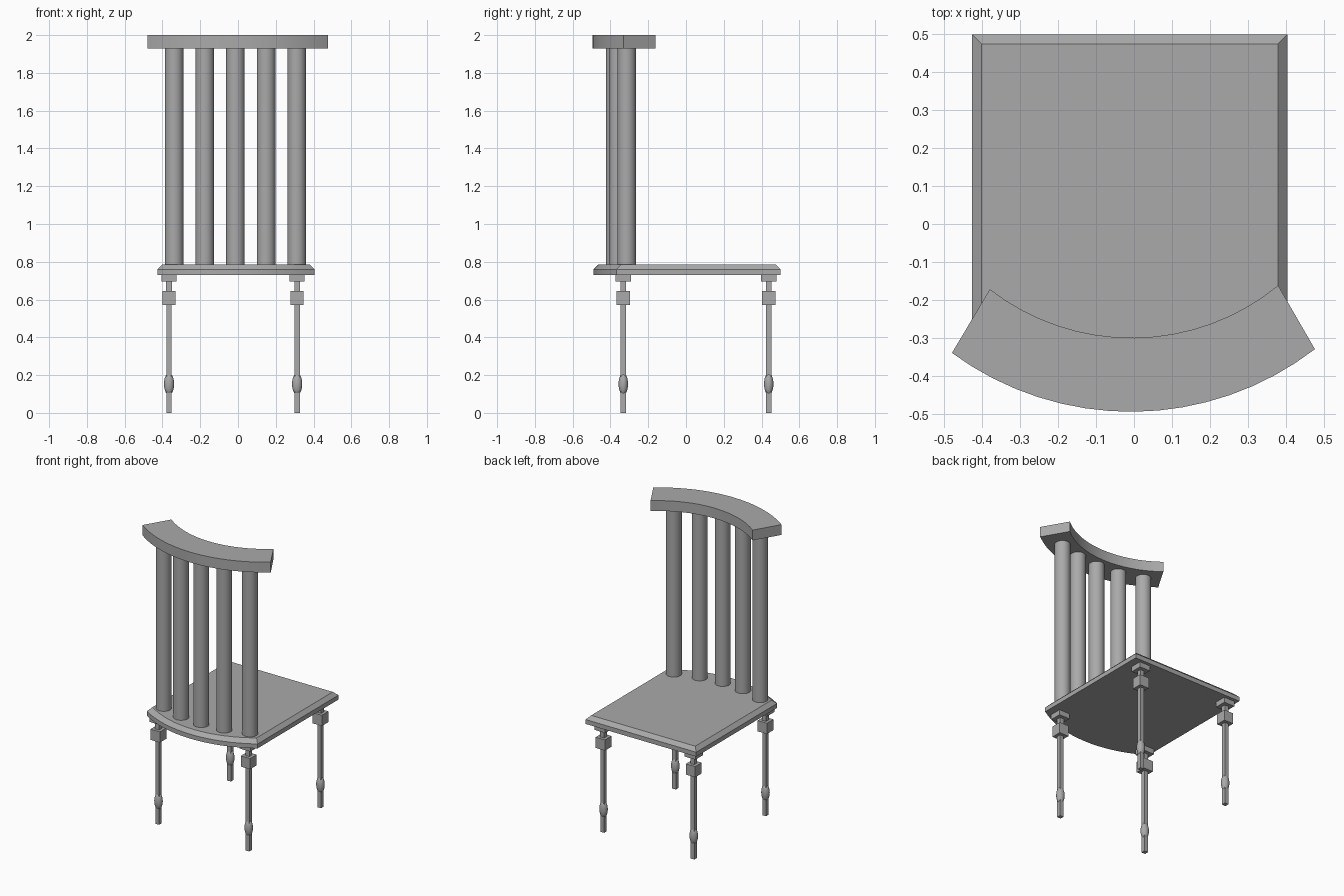
import bpy, bmesh, math
from mathutils import Vector, Matrix

cube = bpy.data.objects.get("Cube")
if cube:
    bpy.data.objects.remove(cube)

GREY = (0.40, 0.40, 0.40, 1.0)
grey = bpy.data.materials.new("plain_grey")
grey.use_nodes = True
grey.diffuse_color = GREY
grey.node_tree.nodes["Principled BSDF"].inputs["Base Color"].default_value = GREY


def finish(name, bm, smooth=False):
    bmesh.ops.recalc_face_normals(bm, faces=bm.faces)
    mesh = bpy.data.meshes.new(name)
    bm.to_mesh(mesh)
    bm.free()
    mesh.materials.append(grey)
    obj = bpy.data.objects.new(name, mesh)
    bpy.context.collection.objects.link(obj)
    if smooth:
        bpy.ops.object.select_all(action='DESELECT')
        obj.select_set(True)
        bpy.context.view_layer.objects.active = obj
        bpy.ops.object.shade_smooth_by_angle(angle=math.radians(35))
    return obj


def arc(a, m, b, n):
    """Points along the circle through a, m and b."""
    a, m, b = Vector(a), Vector(m), Vector(b)
    d = 2 * (a.x * (m.y - b.y) + m.x * (b.y - a.y) + b.x * (a.y - m.y))
    sa, sm, sb = a.length_squared, m.length_squared, b.length_squared
    c = Vector(((sa * (m.y - b.y) + sm * (b.y - a.y) + sb * (a.y - m.y)) / d,
                (sa * (b.x - m.x) + sm * (a.x - b.x) + sb * (m.x - a.x)) / d))
    r = (a - c).length
    t0 = math.atan2(a.y - c.y, a.x - c.x)
    t1 = math.atan2(b.y - c.y, b.x - c.x)
    ts = [t0 + (t1 - t0) * i / n for i in range(n + 1)]
    return [(c.x + r * math.cos(t), c.y + r * math.sin(t)) for t in ts]


def loft(name, layers):
    """Stack outlines given as (z, points) and cap both ends."""
    bm = bmesh.new()
    rings = [[bm.verts.new((x, y, z)) for x, y in pts] for z, pts in layers]
    n = len(rings[0])
    for low, high in zip(rings, rings[1:]):
        for i in range(n):
            j = (i + 1) % n
            bm.faces.new((low[i], low[j], high[j], high[i]))
    bm.faces.new(rings[0])
    bm.faces.new(rings[-1])
    return finish(name, bm, True)


# Seat: square back, bowed front, chamfered top edge
def seat_outline(inset):
    left, right, back = -0.427 + inset, 0.405 - inset, 0.5 - inset
    front = arc((left, -0.368 + inset), (-0.011, -0.49 + inset),
                (right, -0.368 + inset), 16)
    return front + [(right, back), (left, back)]


loft("seat", [(0.73, seat_outline(0)), (0.76, seat_outline(0)),
              (0.785, seat_outline(0.025))])

# Curved top rail
outer = arc((-0.48, -0.34), (-0.01, -0.495), (0.477, -0.33), 16)
inner = arc((-0.38, -0.172), (-0.01, -0.3), (0.38, -0.162), 16)
rail = outer + inner[::-1]
loft("top_rail", [(1.93, rail), (2.0, rail)])

# Round back spindles standing on a curve
for i in range(5):
    k = (i - 2) / 2
    bm = bmesh.new()
    place = Matrix.Translation((-0.0135 + 0.3245 * k, -0.375 + 0.061 * k * k, 1.357))
    bmesh.ops.create_cone(bm, cap_ends=True, segments=32, radius1=0.049,
                          radius2=0.049, depth=1.15, matrix=place)
    finish(f"back_spindle_{i + 1}", bm, True)


# Legs: stacked square sections with a turned bulb near the foot
def leg(name, x, y):
    bm = bmesh.new()
    for width, low, high in ((0.028, 0, 0.575), (0.07, 0.572, 0.645),
                             (0.03, 0.643, 0.697), (0.08, 0.695, 0.731)):
        m = (Matrix.Translation((x, y, (low + high) / 2))
             @ Matrix.Diagonal((width, width, high - low, 1)))
        bmesh.ops.create_cube(bm, size=1, matrix=m)
    finish(name, bm)
    bm = bmesh.new()
    m = Matrix.Translation((x, y, 0.153)) @ Matrix.Diagonal((0.027, 0.025, 0.058, 1))
    bmesh.ops.create_uvsphere(bm, u_segments=24, v_segments=14, radius=1, matrix=m)
    finish(name + "_bulb", bm, True)


for side, x in (("right", -0.365), ("left", 0.313)):
    for end, y in (("front", -0.332), ("back", 0.438)):
        leg(f"{end}_{side}_leg", x, y)
